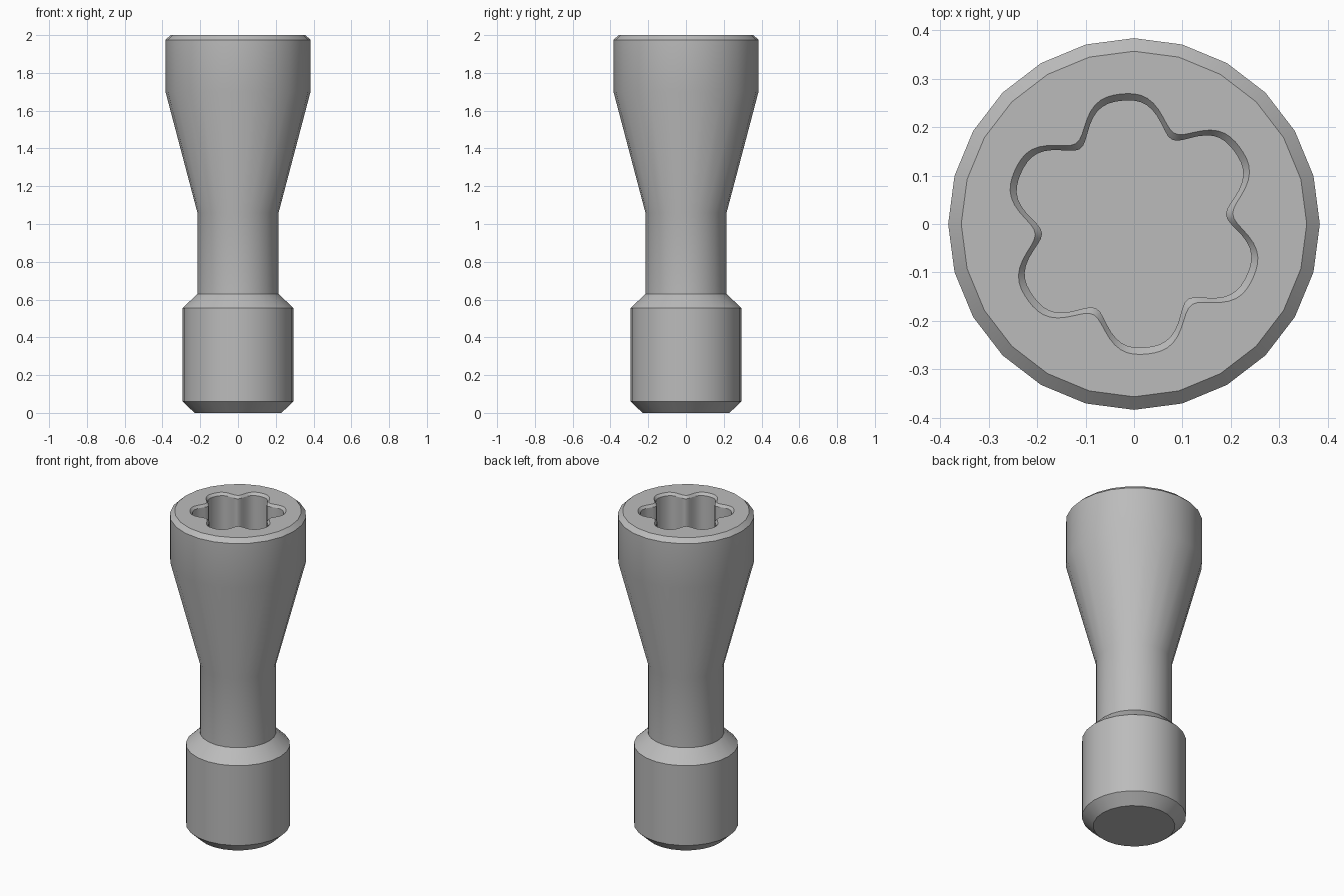
import bpy
import bmesh
from math import cos, sin, pi, radians

cube = bpy.data.objects.get("Cube")
if cube:
    bpy.data.objects.remove(cube, do_unlink=True)

# Plain grey metal
steel = bpy.data.materials.new("grey_metal")
steel.use_nodes = True
colour = (0.5, 0.5, 0.5, 1)
steel.diffuse_color = colour
steel.node_tree.nodes["Principled BSDF"].inputs["Base Color"].default_value = colour

SIDES = 24
SOCKET_POINTS = 120
SOCKET_DEPTH = 0.4

bm = bmesh.new()


def ring(count, radius, z):
    """Closed loop whose radius is a function of the angle."""
    angles = [2 * pi * i / count for i in range(count)]
    return [bm.verts.new((radius(a) * cos(a), radius(a) * sin(a), z)) for a in angles]


def skin(lower, upper):
    """Quads between two loops of equal count."""
    n = len(lower)
    for i in range(n):
        j = (i + 1) % n
        bm.faces.new((lower[i], lower[j], upper[j], upper[i]))


def lobed(offset):
    """Six rounded lobes, slightly turned."""
    def radius(a):
        t = 6 * (a - radians(95.5))
        return 0.2445 + 0.0325 * cos(t) - 0.007 * cos(2 * t) - offset
    return radius


# Turned body: chamfered foot, collar, neck, flared head
profile = [(0.23, 0), (0.293, 0.06), (0.293, 0.555), (0.215, 0.63),
           (0.215, 1.06), (0.384, 1.70), (0.384, 1.975), (0.357, 2)]
body = [ring(SIDES, lambda a, r=r: r, z) for r, z in profile]
for lower, upper in zip(body, body[1:]):
    skin(lower, upper)
bm.faces.new(body[0][::-1])

# Six-lobed socket with a chamfered lip and flat floor
lip = ring(SOCKET_POINTS, lobed(0), 2)
wall_top = ring(SOCKET_POINTS, lobed(0.014), 1.985)
floor = ring(SOCKET_POINTS, lobed(0.014), 2 - SOCKET_DEPTH)
skin(wall_top, lip)
skin(floor, wall_top)
bm.faces.new(floor)

# Flat top between the head rim and the socket lip
bm.edges.ensure_lookup_table()
rim_edges = [e for e in bm.edges if e.is_boundary]
bmesh.ops.triangle_fill(bm, edges=rim_edges, use_beauty=True, normal=(0, 0, 1))
bmesh.ops.recalc_face_normals(bm, faces=bm.faces)

mesh = bpy.data.meshes.new("socket_screw")
bm.to_mesh(mesh)
bm.free()
mesh.materials.append(steel)
screw = bpy.data.objects.new("socket_screw", mesh)
bpy.context.collection.objects.link(screw)

bpy.ops.object.select_all(action="DESELECT")
screw.select_set(True)
bpy.context.view_layer.objects.active = screw
bpy.ops.object.shade_smooth_by_angle(angle=radians(28))
